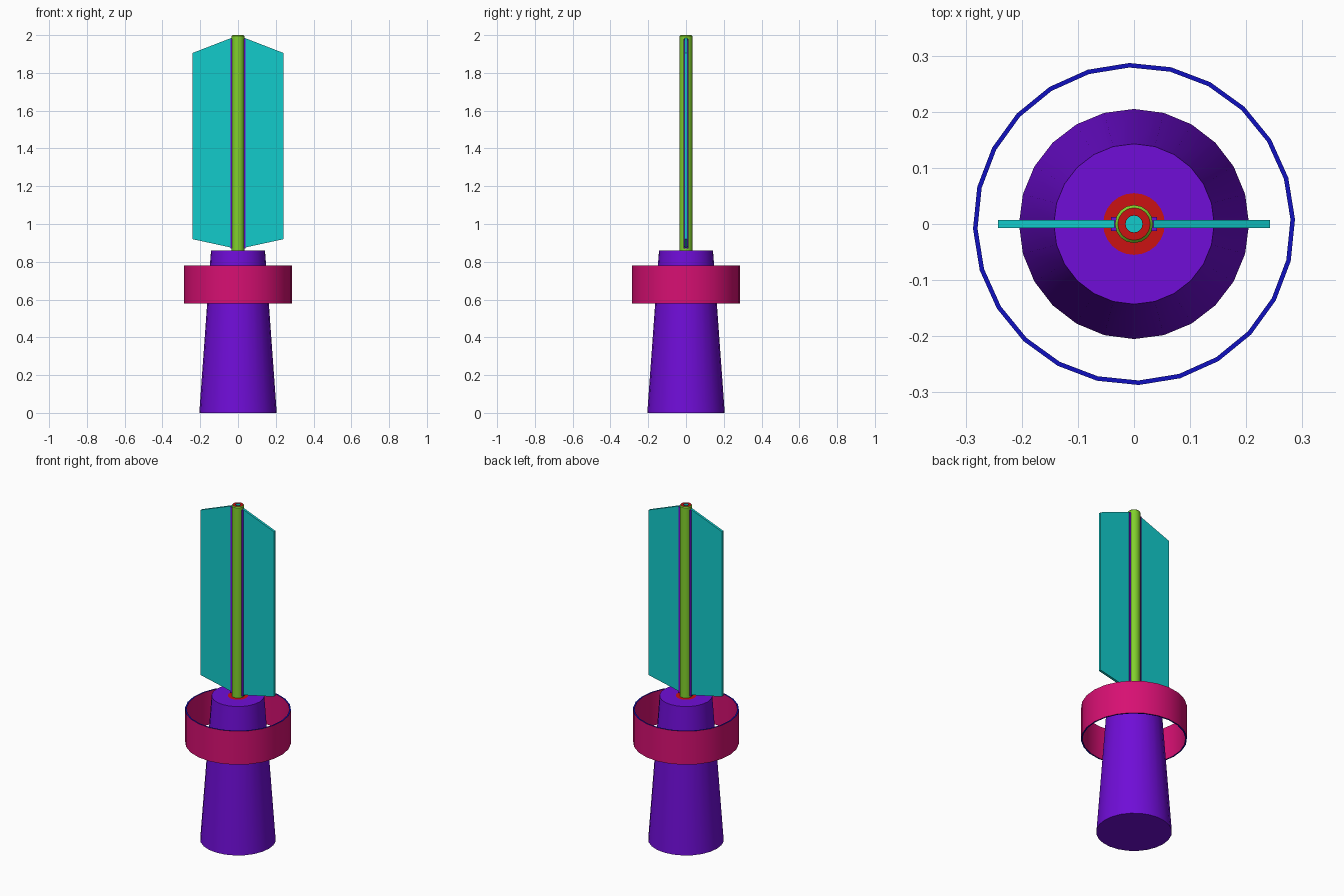
import bpy, bmesh
from math import cos, sin, pi, radians

cube = bpy.data.objects.get("Cube")
if cube:
    bpy.data.objects.remove(cube, do_unlink=True)


def material(name, r, g, b):
    m = bpy.data.materials.new(name)
    m.use_nodes = True
    m.diffuse_color = (r, g, b, 1)
    m.node_tree.nodes["Principled BSDF"].inputs["Base Color"].default_value = (r, g, b, 1)
    return m


PURPLE = material("purple", 0.16, 0.004, 0.68)
PINK = material("pink", 0.68, 0.005, 0.17)
TEAL = material("teal", 0.006, 0.6, 0.6)
GREEN = material("green", 0.22, 0.63, 0.025)
RED = material("red", 0.6, 0.006, 0.006)
BLUE = material("blue", 0.005, 0.005, 0.52)


def finish(name, bm, mats, smooth=False):
    bmesh.ops.recalc_face_normals(bm, faces=bm.faces[:])
    mesh = bpy.data.meshes.new(name)
    bm.to_mesh(mesh)
    bm.free()
    for m in mats:
        mesh.materials.append(m)
    ob = bpy.data.objects.new(name, mesh)
    bpy.context.collection.objects.link(ob)
    if smooth:
        bpy.ops.object.select_all(action='DESELECT')
        ob.select_set(True)
        bpy.context.view_layer.objects.active = ob
        bpy.ops.object.shade_smooth_by_angle(angle=radians(35))
    return ob


def lathe(name, profile, bands, sides, phase=0.0, closed=False):
    """Turn (radius, z) points round z; bands holds one material per profile step.
    An open profile is capped at both ends with its end materials."""
    mats = list(dict.fromkeys(bands))
    bm = bmesh.new()
    rings = [[bm.verts.new((r * cos(phase + 2 * pi * i / sides),
                            r * sin(phase + 2 * pi * i / sides), z))
              for i in range(sides)] for r, z in profile]
    pairs = list(zip(rings, rings[1:] + rings[:1])) if closed else list(zip(rings, rings[1:]))
    for (a, b), m in zip(pairs, bands):
        for i in range(sides):
            j = (i + 1) % sides
            bm.faces.new((a[i], a[j], b[j], b[i])).material_index = mats.index(m)
    if not closed:
        bm.faces.new(rings[0]).material_index = mats.index(bands[0])
        bm.faces.new(rings[-1]).material_index = mats.index(bands[-1])
    return finish(name, bm, mats, smooth=True)


# Tapered body, with a red disc inset in its top
lathe("body", [(0.205, 0), (0.143, 0.86), (0.055, 0.86), (0.03, 0.86)],
      [PURPLE, PURPLE, RED], 24)

# Floating collar with blue rims
lathe("collar", [(0.287, 0.58), (0.287, 0.78), (0.279, 0.78), (0.279, 0.58)],
      [PINK, BLUE, PINK, BLUE], 24, radians(1.7), closed=True)

# Mast with a red rim and a teal plug in its end
lathe("mast", [(0.034, 0.855), (0.034, 1.995), (0.029, 2.0), (0.015, 2.0),
               (0.015, 1.985), (0.01, 1.985)],
      [GREEN, GREEN, RED, TEAL, TEAL], 16)


def plate(name, outline, thickness, mat):
    """Extrude an (x, z) outline evenly about y = 0."""
    bm = bmesh.new()
    face = bm.faces.new([bm.verts.new((x, -thickness / 2, z)) for x, z in outline])
    out = bmesh.ops.extrude_face_region(bm, geom=[face])
    moved = [v for v in out["geom"] if isinstance(v, bmesh.types.BMVert)]
    bmesh.ops.translate(bm, verts=moved, vec=(0, thickness, 0))
    return finish(name, bm, [mat])


# Paired fins and the purple rails that hold them
for side, s in (("left", 1), ("right", -1)):
    fin = [(0.035, 0.875), (0.242, 0.92), (0.242, 1.905), (0.035, 1.985)]
    rail = [(0.028, 0.87), (0.041, 0.87), (0.041, 1.98), (0.028, 1.98)]
    plate(side + "_fin", [(s * x, z) for x, z in fin], 0.014, TEAL)
    plate(side + "_rail", [(s * x, z) for x, z in rail], 0.025, PURPLE)
